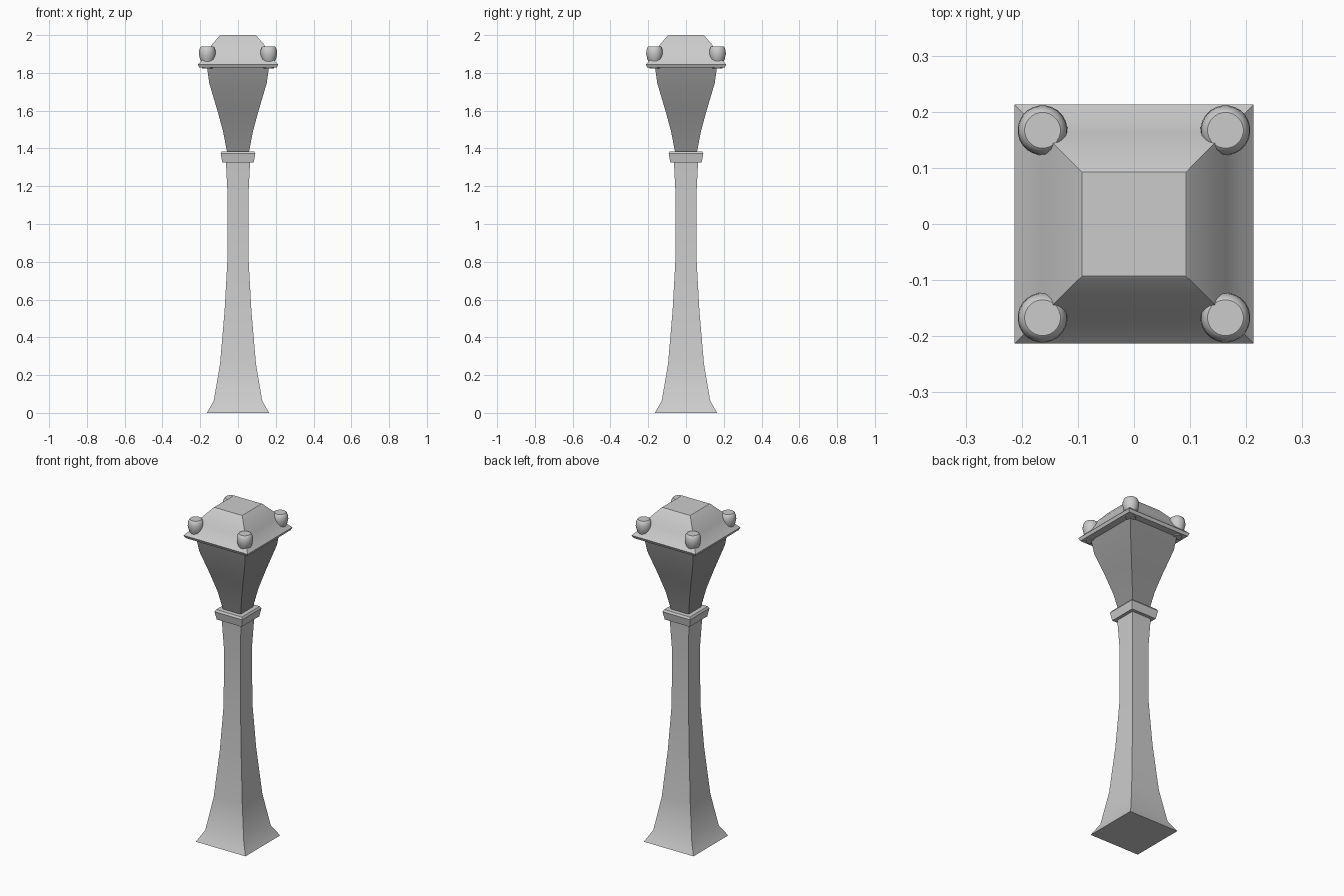
import bpy, bmesh, math

if "Cube" in bpy.data.objects:
    bpy.data.objects.remove(bpy.data.objects["Cube"])


def lathe(name, profile, sides, centre=(0, 0), colour=None):
    """Stack rings from (half width, height) pairs; 4 sides gives a square section."""
    bm = bmesh.new()
    scale = 1 / math.cos(math.pi / 4) if sides == 4 else 1
    rings = []
    for r, z in profile:
        ring = []
        for i in range(sides):
            a = 2 * math.pi * (i + 0.5) / sides
            ring.append(bm.verts.new((r * scale * math.cos(a), r * scale * math.sin(a), z)))
        rings.append(ring)
    for low, high in zip(rings, rings[1:]):
        for i in range(sides):
            j = (i + 1) % sides
            bm.faces.new((low[i], low[j], high[j], high[i]))
    bm.faces.new(rings[0][::-1])
    bm.faces.new(rings[-1])
    mesh = bpy.data.meshes.new(name)
    bm.to_mesh(mesh)
    bm.free()
    obj = bpy.data.objects.new(name, mesh)
    obj.location = (*centre, 0)
    bpy.context.collection.objects.link(obj)
    if colour:
        mat = bpy.data.materials.new(name + "_material")
        mat.diffuse_color = colour
        mat.use_nodes = True
        mat.node_tree.nodes["Principled BSDF"].inputs["Base Color"].default_value = mat.diffuse_color
        mesh.materials.append(mat)
    bpy.ops.object.select_all(action='DESELECT')
    obj.select_set(True)
    bpy.context.view_layer.objects.active = obj
    bpy.ops.object.shade_smooth_by_angle(angle=math.radians(35))
    return obj


# Flared square post
lathe("post", [(0.165, 0), (0.128, 0.065), (0.095, 0.26), (0.071, 0.54),
               (0.056, 0.81), (0.055, 1.15), (0.064, 1.33)], 4)

# Collar under the lantern
lathe("collar", [(0.083, 1.325), (0.092, 1.373), (0.085, 1.385)], 4)

# Lantern body, widening upwards
lathe("lantern", [(0.058, 1.38), (0.079, 1.49), (0.109, 1.60),
                  (0.152, 1.745), (0.164, 1.83)], 4, colour=(0.3, 0.3, 0.3, 1))

# Roof with thin eaves and a flat top
lathe("roof", [(0.205, 1.828), (0.213, 1.845), (0.187, 1.872), (0.164, 1.91),
               (0.140, 1.947), (0.098, 1.996), (0.093, 2.0)], 4)

# Corner knobs, passing through the eaves
knob = [(0.027, 1.823), (0.029, 1.855), (0.038, 1.872), (0.0445, 1.90),
        (0.043, 1.92), (0.037, 1.936), (0.032, 1.94)]
for sx, side in ((-1, "left"), (1, "right")):
    for sy, end in ((-1, "front"), (1, "back")):
        lathe(f"knob_{end}_{side}", knob, 24, (0.163 * sx, 0.167 * sy))
